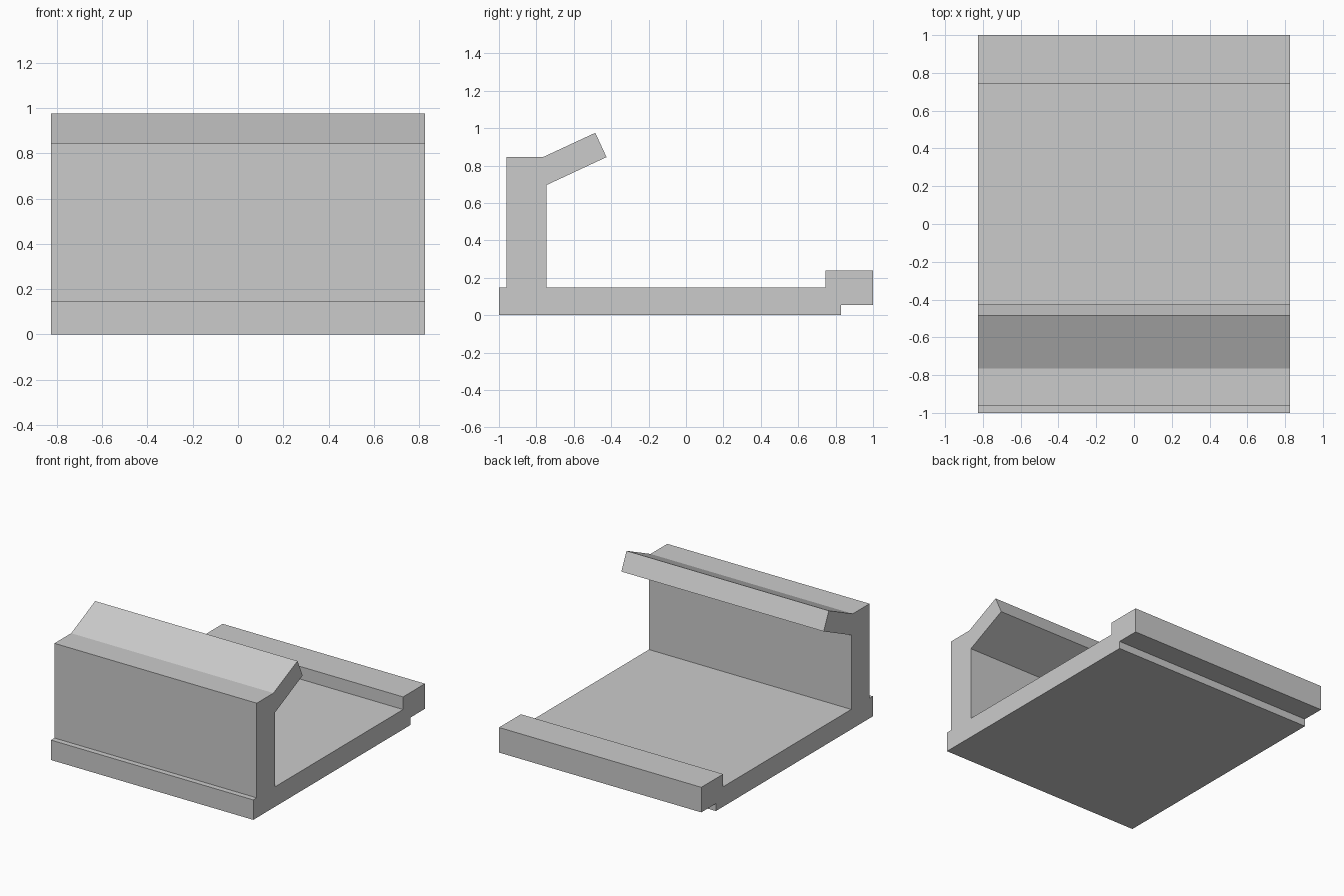
import bpy
import bmesh

cube = bpy.data.objects.get("Cube")
if cube:
    bpy.data.objects.remove(cube, do_unlink=True)

HALF_WIDTH = 0.825

# Single flat grey for the whole bracket
grey = bpy.data.materials.new("light_grey")
grey.use_nodes = True
colour = (0.6, 0.6, 0.6, 1)
grey.diffuse_color = colour
grey.node_tree.nodes["Principled BSDF"].inputs["Base Color"].default_value = colour

# Side outline (y, z): base, stepped rear lip, upright wall, angled top flange
outline = [
    (-1, 0), (0.83, 0), (0.83, 0.055), (1, 0.055), (1, 0.24), (0.745, 0.24),
    (0.745, 0.147), (-0.747, 0.147), (-0.747, 0.695), (-0.425, 0.845),
    (-0.485, 0.975), (-0.765, 0.845), (-0.96, 0.845), (-0.96, 0.147), (-1, 0.147),
]

# Extrude the outline across the full width
bm = bmesh.new()
side = bm.faces.new([bm.verts.new((-HALF_WIDTH, y, z)) for y, z in outline])
extruded = bmesh.ops.extrude_face_region(bm, geom=[side], use_keep_orig=True)
moved = [v for v in extruded["geom"] if isinstance(v, bmesh.types.BMVert)]
bmesh.ops.translate(bm, verts=moved, vec=(2 * HALF_WIDTH, 0, 0))
bmesh.ops.recalc_face_normals(bm, faces=bm.faces)

mesh = bpy.data.meshes.new("channel_bracket")
bm.to_mesh(mesh)
bm.free()
mesh.materials.append(grey)
bracket = bpy.data.objects.new("channel_bracket", mesh)
bpy.context.collection.objects.link(bracket)
